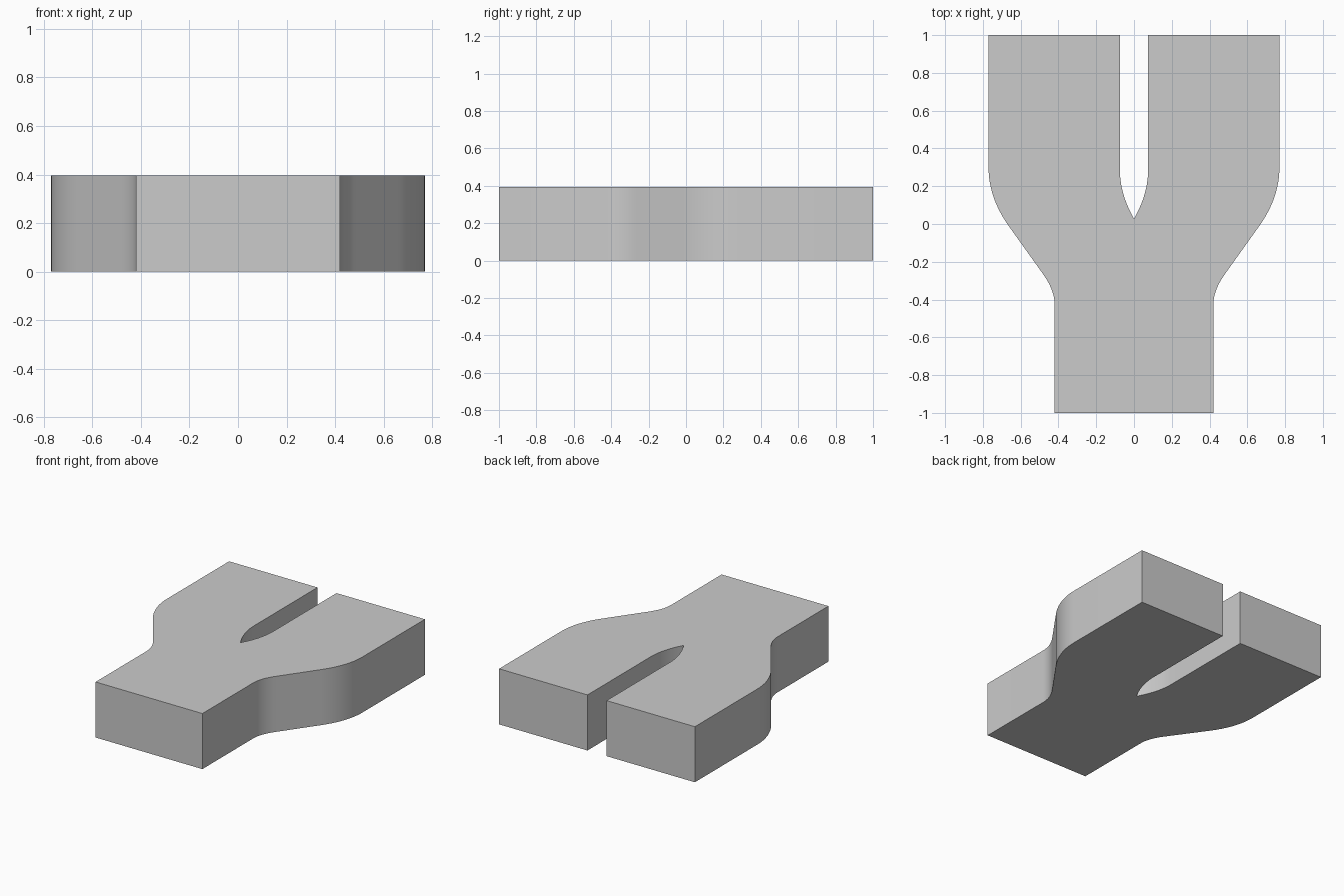
import bpy, bmesh
from mathutils import Vector
from mathutils.geometry import interpolate_bezier

if "Cube" in bpy.data.objects:
    bpy.data.objects.remove(bpy.data.objects["Cube"])

HEIGHT = 0.395


def bend(p0, h0, h1, p1, n=12):
    """Smooth bend between two outline points."""
    pts = [Vector((x, y, 0)) for x, y in (p0, h0, h1, p1)]
    return [(v.x, v.y) for v in interpolate_bezier(*pts, n)]


# Right half of the outline, from the stem end round to the fork tip
half = [(0.42, -1.0)]
half += bend((0.42, -0.43), (0.42, -0.37), (0.445, -0.315), (0.485, -0.26))
half += bend((0.66, -0.015), (0.725, 0.075), (0.77, 0.18), (0.77, 0.30), 16)
half += [(0.77, 1.0), (0.075, 1.0)]
half += bend((0.075, 0.29), (0.075, 0.20), (0.048, 0.112), (0.0, 0.027), 14)

# Mirror to the left, sharing the tip point
outline = half + [(-x, y) for x, y in reversed(half[:-1])]

# Extrude the outline into a slab
bm = bmesh.new()
base = bm.faces.new([bm.verts.new((x, y, 0)) for x, y in outline])
top = bmesh.ops.extrude_face_region(bm, geom=[base], use_keep_orig=True)
bmesh.ops.translate(bm, vec=(0, 0, HEIGHT),
                    verts=[g for g in top["geom"] if isinstance(g, bmesh.types.BMVert)])
bmesh.ops.recalc_face_normals(bm, faces=bm.faces[:])

mesh = bpy.data.meshes.new("forked_block")
bm.to_mesh(mesh)
bm.free()
block = bpy.data.objects.new("forked_block", mesh)
bpy.context.collection.objects.link(block)

# Smooth the bends, keep the edges crisp
bpy.context.view_layer.objects.active = block
block.select_set(True)
bpy.ops.object.shade_smooth_by_angle(angle=0.5)
